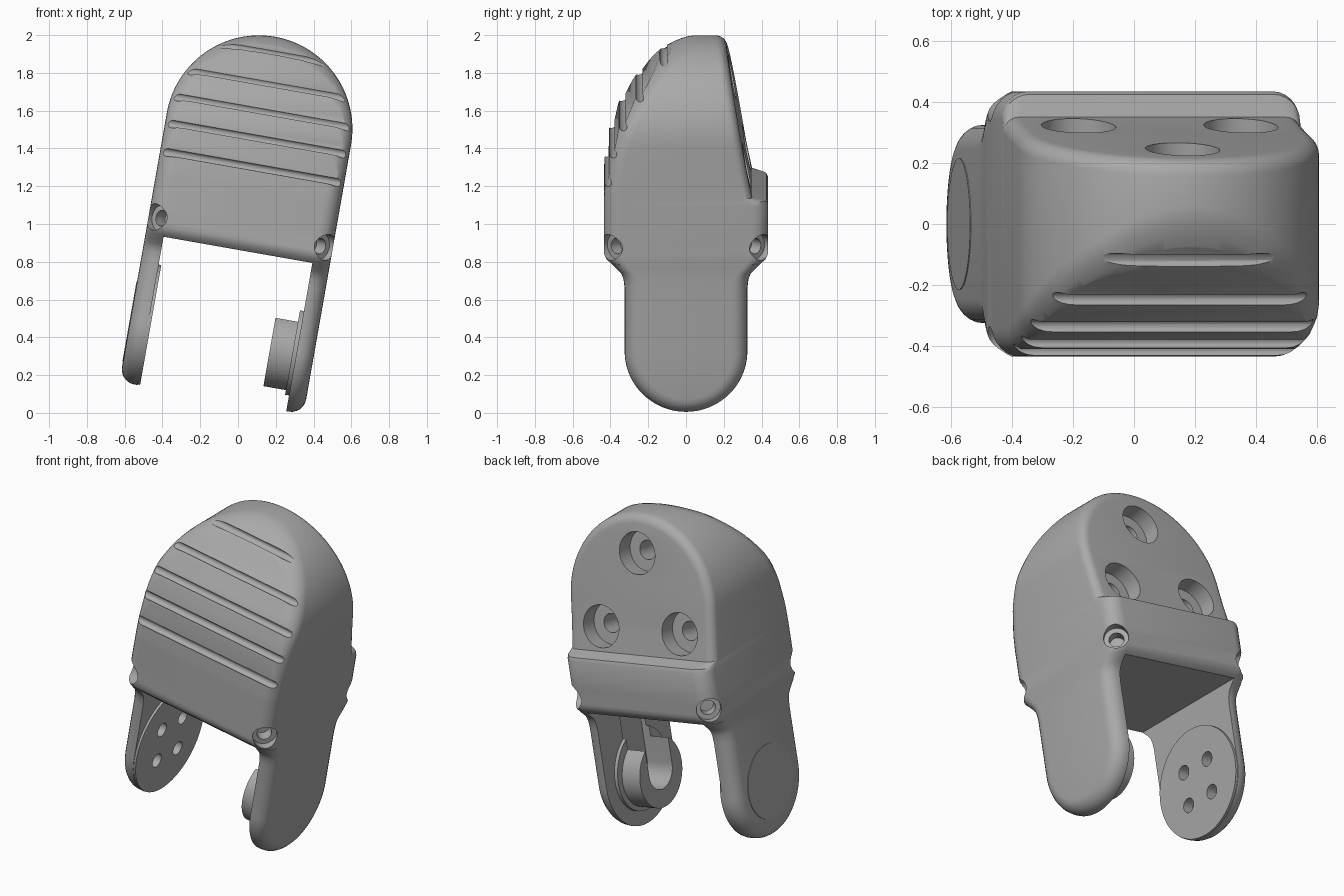
import bpy, bmesh, math
from mathutils import Matrix, Vector

if "Cube" in bpy.data.objects:
    bpy.data.objects.remove(bpy.data.objects["Cube"])

mat = bpy.data.materials.new("satin_grey")
mat.use_nodes = True
GREY = (0.4, 0.4, 0.4, 1)
mat.diffuse_color = GREY
mat.node_tree.nodes["Principled BSDF"].inputs["Base Color"].default_value = GREY

HALF = 0.495        # half width of the body
ARCH = 1.5          # height of the arch centre
FOOT = 0.378        # height of the leg pivot
LEG = 0.325         # half depth of a leg
TILT = Matrix.Rotation(math.radians(10), 4, 'Y') @ Matrix.Translation((-0.152, 0, 0))


def make(name, bm):
    bmesh.ops.recalc_face_normals(bm, faces=bm.faces)
    me = bpy.data.meshes.new(name)
    bm.to_mesh(me)
    bm.free()
    me.materials.append(mat)
    ob = bpy.data.objects.new(name, me)
    bpy.context.collection.objects.link(ob)
    return ob


def cylinder(name, centre, axis, radius, depth, seg=48):
    bm = bmesh.new()
    m = Matrix.Translation(centre) @ Vector(axis).to_track_quat('Z', 'Y').to_matrix().to_4x4()
    bmesh.ops.create_cone(bm, cap_ends=True, segments=seg, radius1=radius,
                          radius2=radius, depth=depth, matrix=m)
    return make(name, bm)


def prism(name, outline, x0, x1):
    """Extrude a (y, z) outline along x."""
    bm = bmesh.new()
    face = bm.faces.new([bm.verts.new((x0, y, z)) for y, z in outline])
    out = bmesh.ops.extrude_face_region(bm, geom=[face])
    moved = [v for v in out["geom"] if isinstance(v, bmesh.types.BMVert)]
    bmesh.ops.translate(bm, verts=moved, vec=(x1 - x0, 0, 0))
    return make(name, bm)


def ring_solid(name, rings):
    """Bridge open symmetric rings, cap both ends with strips and the open side."""
    bm = bmesh.new()
    vs = [[bm.verts.new(p) for p in r] for r in rings]
    n = len(vs[0])
    for a, b in zip(vs, vs[1:]):
        for i in range(n - 1):
            bm.faces.new((a[i], a[i + 1], b[i + 1], b[i]))
    for r in (vs[0], vs[-1]):
        for i in range(n // 2):
            j = n - 1 - i
            strip = [r[i], r[i + 1], r[j - 1], r[j]]
            bm.faces.new(list(dict.fromkeys(strip)))
    bm.faces.new([r[0] for r in vs] + [r[-1] for r in reversed(vs)])
    return make(name, bm)


def cut(ob, cutters):
    for c in cutters:
        mod = ob.modifiers.new("cut", 'BOOLEAN')
        mod.operation, mod.solver, mod.object = 'DIFFERENCE', 'EXACT', c
    dg = bpy.context.evaluated_depsgraph_get()
    me = bpy.data.meshes.new_from_object(ob.evaluated_get(dg))
    ob.modifiers.clear()
    ob.data = me


def lookup(table, u):
    for (u0, y0), (u1, y1) in zip(table, table[1:]):
        if u <= u1:
            return y0 + (y1 - y0) * max(0, u - u0) / (u1 - u0)
    return table[-1][1]


# Side profile of the body as (height, depth)
FRONT = [(0.85, -0.395), (0.87, -0.42), (0.9, -0.435), (1.2, -0.435), (1.29, -0.43),
         (1.44, -0.405), (1.59, -0.35), (1.74, -0.26), (1.9, -0.14), (2.0, -0.03)]
BACK = [(0.85, 0.395), (0.87, 0.42), (0.9, 0.435), (1.17, 0.435), (1.19, 0.425),
        (1.21, 0.35), (1.35, 0.32), (2.0, 0.207)]

heights = [0.85, 0.87, 0.9, 1.0, 1.17, 1.19, 1.21, 1.29, 1.36, 1.44]
path = [(1, u, 0) for u in heights]
path += [(math.cos(a), ARCH, math.sin(a)) for a in (math.pi * i / 64 for i in range(65))]
path += [(-1, u, 0) for u in reversed(heights)]


def body_ring(table, sign, theta):
    """One outline ring; theta runs from the side wall (0) to the face (pi/2)."""
    pts = []
    for cx, base, sz in path:
        rad = 0.09 if sign < 0 or base < 1.2 else 0.05
        r = HALF - rad * (1 - math.cos(theta))
        z = base + r * sz
        pts.append((r * cx, lookup(table, z) - sign * rad * (1 - math.sin(theta)), z))
    return pts


steps = [math.pi / 2 * i / 6 for i in range(7)]
body = ring_solid("body", [body_ring(FRONT, -1, t) for t in reversed(steps)]
                  + [body_ring(BACK, 1, t) for t in steps])

# Grip ridges: round groove with a shallow step above it
cutters = []
ridges = [1.293, 1.447, 1.592, 1.74, 1.907]
for u, nxt in zip(ridges, ridges[1:] + [2.01]):
    y0, top = lookup(FRONT, u), nxt - 0.022
    y1 = lookup(FRONT, top)
    cutters.append(prism("step_cutter", [(y0 + 0.02, u), (y1, top), (-0.7, top), (-0.7, u)], -0.7, 0.7))
    cutters.append(cylinder("groove_cutter", (0, y0 + 0.014, u), (1, 0, 0), 0.022, 1.4, 20))

# Counterbored holes in the sloping back
slope = Vector((0, 0.985, 0.174))
for x, u in ((-0.27, 1.35), (0.27, 1.35), (0, 1.78)):
    p = Vector((x, lookup(BACK, u), u))
    cutters.append(cylinder("bore_cutter", p, slope, 0.122, 0.2))
    cutters.append(cylinder("pilot_cutter", p - slope * 0.1, slope, 0.055, 0.25, 32))

# Diagonal screw holes at the four lower corners
for sx in (-1, 1):
    for sy in (-1, 1):
        d = Vector((sx, sy, 0)).normalized()
        p = Vector((sx * 0.469, sy * 0.409, 0.945))
        cutters.append(cylinder("screw_cutter", p + d * 0.02, d, 0.07, 0.16, 32))
        cutters.append(cylinder("screw_pilot_cutter", p - d * 0.05, d, 0.042, 0.16, 24))
cut(body, cutters)

# Legs with rounded outer edges and a flared shoulder
side = [(0.4, 0.855), (0.376, 0.83), (0.355, 0.81), (0.34, 0.79), (0.331, 0.765), (LEG, 0.72)]


def leg_ring(x, d):
    half = [(y - d, z) for y, z in side]
    arc = [((LEG - d) * math.cos(a), FOOT - (LEG - d) * math.sin(a))
           for a in (math.pi * i / 40 for i in range(41))]
    return [(x, y, z) for y, z in half + arc + [(-y, z) for y, z in reversed(half)]]


def leg(name, s, inner):
    rad = 0.08
    rings = [leg_ring(s * inner, 0)]
    rings += [leg_ring(s * (HALF - rad * (1 - math.sin(t))), rad * (1 - math.cos(t))) for t in steps]
    return ring_solid(name, rings)


left_leg = leg("left_leg", 1, 0.402)
right_leg = leg("right_leg", -1, 0.398)

# Left leg: flange and boss with an upward-opening slot
flange = cylinder("boss_flange", (0.396, 0, FOOT), (1, 0, 0), 0.24, 0.03, 64)
boss = cylinder("slotted_boss", (0.333, 0, FOOT - 0.015), (1, 0, 0), 0.2, 0.146, 64)
w = 0.11
u_shape = [(w * math.cos(a), FOOT - w * math.sin(a)) for a in (math.pi * i / 20 for i in range(21))]
slot = prism("slot_cutter", u_shape + [(-w, 0.9), (w, 0.9)], 0.2, 0.43)
for part in (left_leg, flange, boss):
    cut(part, [slot])

# Right leg: inner disc with four holes, outer flush cap
disc = cylinder("pivot_disc", (-0.392, 0, FOOT), (1, 0, 0), 0.322, 0.016, 80)
pins = [cylinder("pin_cutter", (-0.39, y, FOOT + z), (1, 0, 0), 0.042, 0.12, 24)
        for y in (-0.1, 0.1) for z in (-0.1, 0.1)]
for part in (right_leg, disc):
    cut(part, pins)
cap = cylinder("outer_cap", (-0.495, 0, FOOT), (1, 0, 0), 0.215, 0.006, 64)

for c in cutters + pins + [slot]:
    bpy.data.objects.remove(c)

# Tilt the whole bracket and shade it
bpy.ops.object.select_all(action='DESELECT')
for ob in (body, left_leg, right_leg, flange, boss, disc, cap):
    ob.data.transform(TILT)
    ob.select_set(True)
    bpy.context.view_layer.objects.active = ob
bpy.ops.object.shade_smooth_by_angle(angle=math.radians(30))
